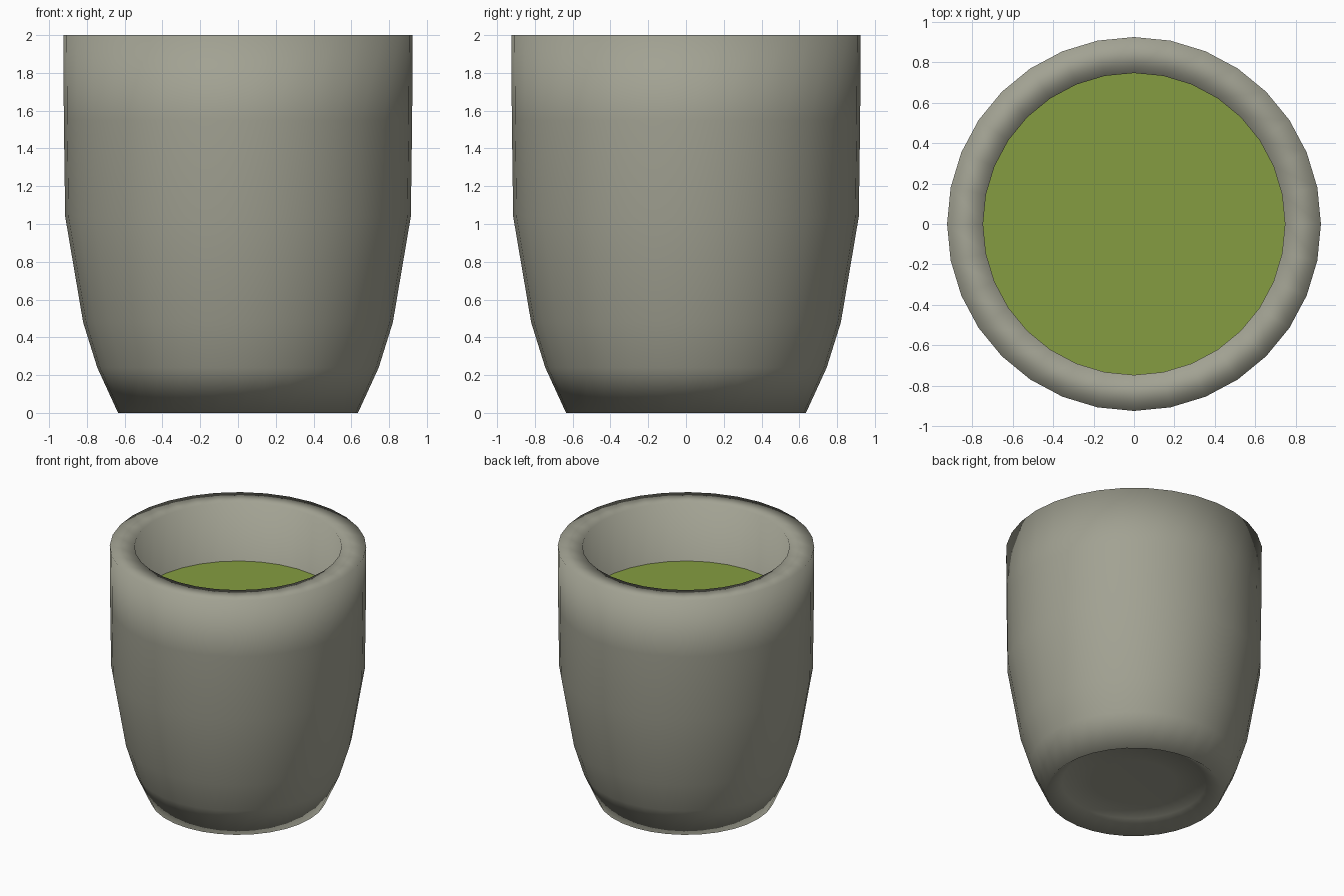
import bpy, bmesh, math

if "Cube" in bpy.data.objects:
    bpy.data.objects.remove(bpy.data.objects["Cube"])

SIDES = 32


def lathe(name, profile, color):
    """Revolve (radius, z) points round the z axis; cap both open ends."""
    bm = bmesh.new()
    rings = []
    for r, z in profile:
        rings.append([bm.verts.new((r * math.cos(2 * math.pi * i / SIDES),
                                    r * math.sin(2 * math.pi * i / SIDES), z))
                      for i in range(SIDES)])
    for a, b in zip(rings, rings[1:]):
        for i in range(SIDES):
            j = (i + 1) % SIDES
            bm.faces.new((a[i], a[j], b[j], b[i]))
    if len(rings) > 1:
        bm.faces.new(rings[0][::-1])
    bm.faces.new(rings[-1])
    for f in bm.faces:
        f.smooth = True
    mesh = bpy.data.meshes.new(name)
    bm.to_mesh(mesh)
    bm.free()
    obj = bpy.data.objects.new(name, mesh)
    bpy.context.collection.objects.link(obj)
    mat = bpy.data.materials.new(name + "_color")
    mat.diffuse_color = (*color, 1)
    mat.use_nodes = True
    mat.node_tree.nodes["Principled BSDF"].inputs["Base Color"].default_value = mat.diffuse_color
    mesh.materials.append(mat)
    return obj


# Cup: recessed base, foot, tapered outer wall, flat rim, inner wall and floor
lathe("cup", [
    (0.30, 0.085), (0.52, 0.08),
    (0.635, 0.0), (0.745, 0.24), (0.82, 0.48), (0.915, 1.04),
    (0.922, 1.55), (0.925, 2.0),
    (0.747, 2.0), (0.747, 1.04), (0.66, 0.48), (0.52, 0.2),
], (0.36, 0.36, 0.29))

# Tea surface inside the cup
lathe("tea", [(0.747, 1.535)], (0.235, 0.335, 0.052))
